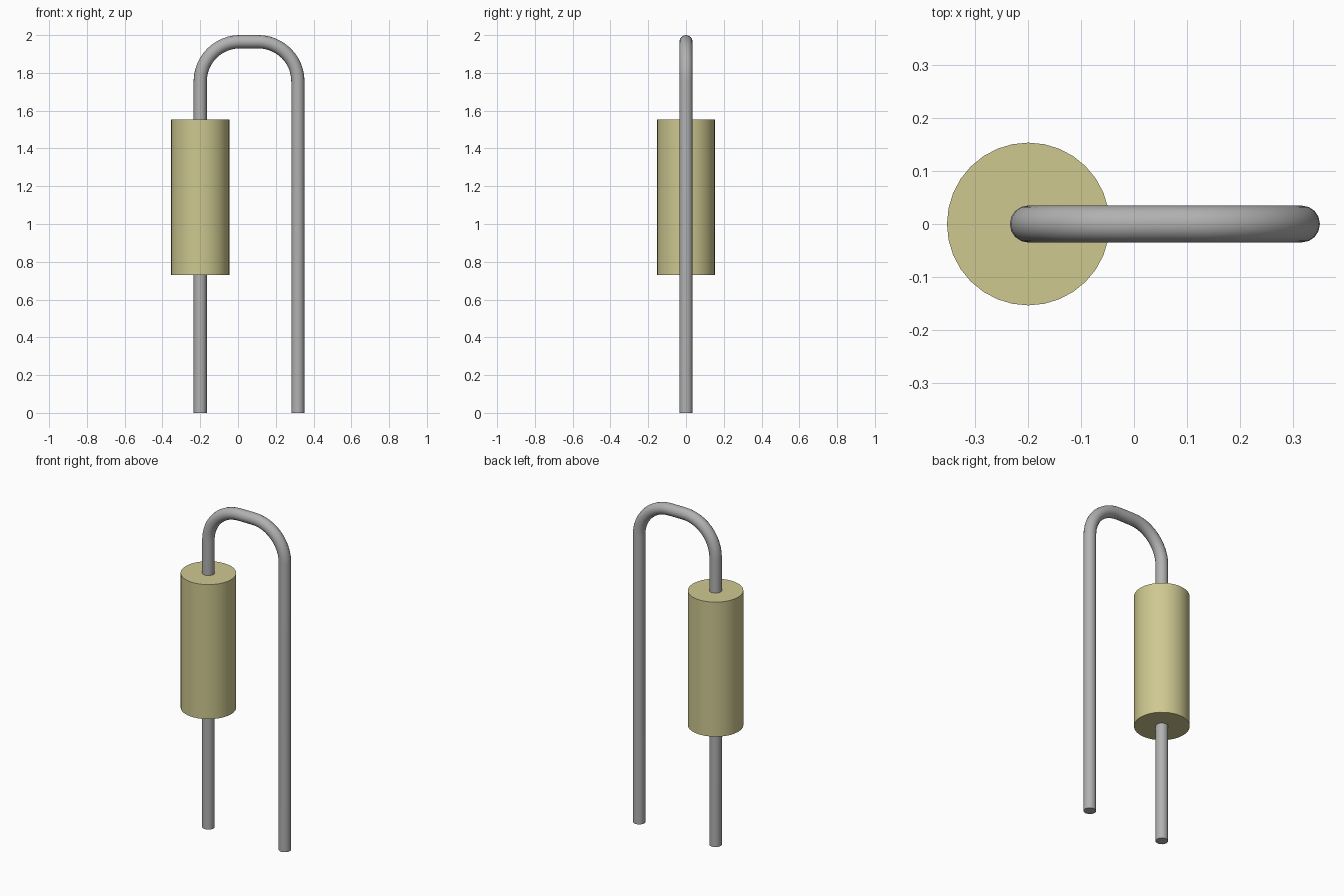
import bpy
from math import sin, cos, pi, radians

cube = bpy.data.objects.get("Cube")
if cube:
    bpy.data.objects.remove(cube, do_unlink=True)


def material(name, colour):
    mat = bpy.data.materials.new(name)
    mat.use_nodes = True
    mat.diffuse_color = (*colour, 1)
    bsdf = next(n for n in mat.node_tree.nodes if n.type == 'BSDF_PRINCIPLED')
    bsdf.inputs["Base Color"].default_value = (*colour, 1)
    return mat


def finish(obj, name, mat):
    obj.name = name
    obj.data.materials.clear()
    obj.data.materials.append(mat)
    bpy.ops.object.select_all(action='DESELECT')
    obj.select_set(True)
    bpy.context.view_layer.objects.active = obj
    bpy.ops.object.shade_smooth_by_angle(angle=radians(40))


tan = material("tan body", (0.62, 0.58, 0.28))
grey = material("grey metal", (0.44, 0.44, 0.44))

LEFT_X, RIGHT_X = -0.2, 0.317
WIRE_RADIUS, BEND = 0.035, 0.21
TOP = 2.0 - WIRE_RADIUS
STEPS = 12

# Cylindrical body around the first leg
bottom, top = 0.73, 1.552
bpy.ops.mesh.primitive_cylinder_add(
    vertices=32, radius=0.154, depth=top - bottom,
    location=(LEFT_X, 0, (bottom + top) / 2))
finish(bpy.context.object, "body", tan)

# Wire path: up one leg, round two quarter bends, down the other leg
path = [(LEFT_X, 0)]
for centre_x, start in ((LEFT_X + BEND, pi), (RIGHT_X - BEND, pi / 2)):
    for i in range(STEPS + 1):
        a = start - i / STEPS * pi / 2
        path.append((centre_x + BEND * cos(a), TOP - BEND + BEND * sin(a)))
path.append((RIGHT_X, 0))

# Round bent wire swept along the path
curve = bpy.data.curves.new("wire_lead", 'CURVE')
curve.dimensions = '3D'
curve.bevel_depth = WIRE_RADIUS
curve.bevel_resolution = 6
curve.use_fill_caps = True
spline = curve.splines.new('POLY')
spline.points.add(len(path) - 1)
for point, (x, z) in zip(spline.points, path):
    point.co = (x, 0, z, 1)
wire = bpy.data.objects.new("wire_lead", curve)
bpy.context.collection.objects.link(wire)
bpy.ops.object.select_all(action='DESELECT')
wire.select_set(True)
bpy.context.view_layer.objects.active = wire
bpy.ops.object.convert(target='MESH')
finish(bpy.context.object, "wire_lead", grey)
